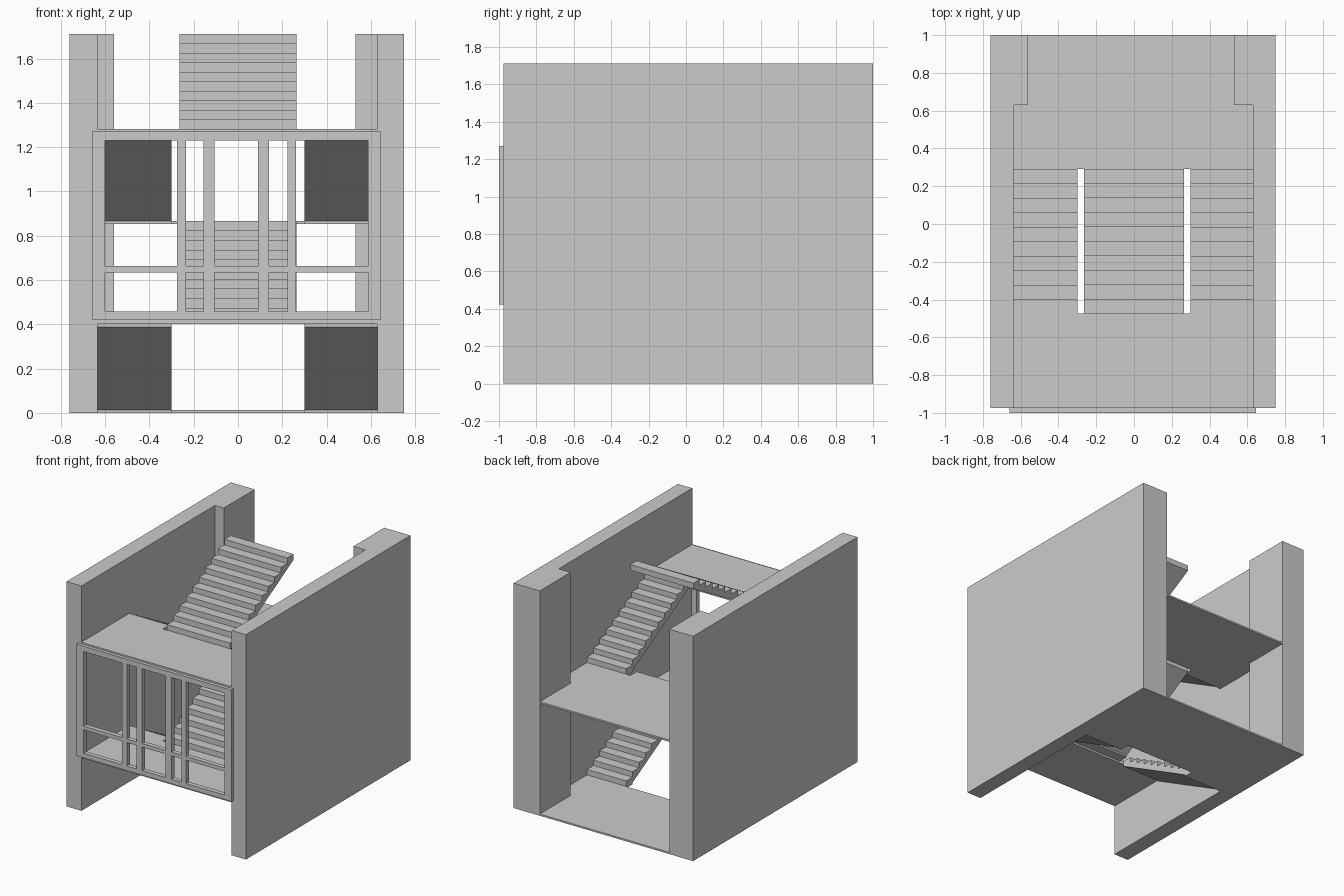
import bpy

if "Cube" in bpy.data.objects:
    bpy.data.objects.remove(bpy.data.objects["Cube"])


def mesh_object(name, verts, faces):
    me = bpy.data.meshes.new(name)
    me.from_pydata(verts, [], faces)
    me.update()
    ob = bpy.data.objects.new(name, me)
    bpy.context.collection.objects.link(ob)
    return ob


def prism(name, profile, lo, hi, place):
    """Extrude a 2D profile between lo and hi; place(u, v, w) gives xyz."""
    n = len(profile)
    verts = [place(u, v, w) for w in (lo, hi) for u, v in profile]
    faces = [(i, (i + 1) % n, n + (i + 1) % n, n + i) for i in range(n)]
    faces += [tuple(reversed(range(n))), tuple(range(n, 2 * n))]
    ob = mesh_object(name, verts, faces)
    # consistent outward normals
    import bmesh
    bm = bmesh.new()
    bm.from_mesh(ob.data)
    bmesh.ops.recalc_face_normals(bm, faces=bm.faces)
    bm.to_mesh(ob.data)
    bm.free()
    return ob


def box(name, x, y, z):
    rect = [(x[0], y[0]), (x[1], y[0]), (x[1], y[1]), (x[0], y[1])]
    return prism(name, rect, z[0], z[1], lambda u, v, w: (u, v, w))


TOP, FRONT, BACK, STEP_Y = 1.71, -0.975, 1.0, 0.63
LEFT_IN, RIGHT_IN = -0.635, 0.63
HOLE_FRONT, HOLE_BACK, STEPS = -0.475, 0.29, 10
TREAD = (HOLE_BACK - HOLE_FRONT) / STEPS

# side walls, thicker toward the back
for name, outer, inner, thick in (("left_wall", -0.76, LEFT_IN, -0.56),
                                  ("right_wall", 0.75, RIGHT_IN, 0.53)):
    plan = [(outer, FRONT), (inner, FRONT), (inner, STEP_Y),
            (thick, STEP_Y), (thick, BACK), (outer, BACK)]
    prism(name, plan, 0, TOP, lambda u, v, w: (u, v, w))

# split-level floors: back landings and front landings
LEVELS = [0.013, 0.43, 0.867, 1.282, TOP]
for i, z in enumerate(LEVELS[:4]):
    if i % 2:
        box(f"front_floor_{i}", (LEFT_IN, RIGHT_IN), (FRONT, HOLE_FRONT), (z - 0.028, z))
    else:
        plan = [(LEFT_IN, HOLE_BACK), (RIGHT_IN, HOLE_BACK), (RIGHT_IN, STEP_Y),
                (0.53, STEP_Y), (0.53, BACK), (-0.56, BACK),
                (-0.56, STEP_Y), (LEFT_IN, STEP_Y)]
        prism(f"back_floor_{i}", plan, z - 0.013, z, lambda u, v, w: (u, v, w))


def stair(name, x, y0, d, low, high):
    """Straight flight with sloping underside; d is the climbing direction in y."""
    h, t = (high - low) / STEPS, TREAD * d
    pts = [(y0, low - 0.013)]
    for i in range(STEPS):
        pts += [(y0 + i * t, low + (i + 1) * h), (y0 + (i + 1) * t, low + (i + 1) * h)]
    pts += [(y0 + STEPS * t, high - h), (y0 + t, low), (y0 + t, low - 0.013)]
    prism(name, pts, x[0], x[1], lambda u, v, w: (w, u, v))


# paired side flights climb forward, central flights climb backward
for i in range(4):
    low, high = LEVELS[i], LEVELS[i + 1]
    if i % 2:
        stair(f"central_stair_{i}", (-0.265, 0.265), HOLE_FRONT, 1, low, high)
    else:
        stair(f"left_stair_{i}", (LEFT_IN, -0.3), HOLE_BACK, -1, low, high)
        stair(f"right_stair_{i}", (0.3, RIGHT_IN), HOLE_BACK, -1, low, high)

# front window frame with uprights and one rail
DEPTH = (-1.0, -0.965)
box("frame_left", (-0.66, -0.6), DEPTH, (0.422, 1.27))
box("frame_right", (0.587, 0.645), DEPTH, (0.422, 1.27))
box("frame_bottom", (-0.6, 0.587), DEPTH, (0.422, 0.457))
box("frame_top", (-0.6, 0.587), DEPTH, (1.23, 1.27))
bars = [(-0.275, -0.235), (-0.155, -0.107), (0.09, 0.14), (0.223, 0.263)]
for i, x in enumerate(bars):
    box(f"window_upright_{i}", x, DEPTH, (0.457, 1.23))
edges = [-0.6] + [v for b in bars for v in b] + [0.587]
for i in range(0, len(edges), 2):
    box(f"window_rail_{i // 2}", (edges[i], edges[i + 1]), DEPTH, (0.635, 0.663))
